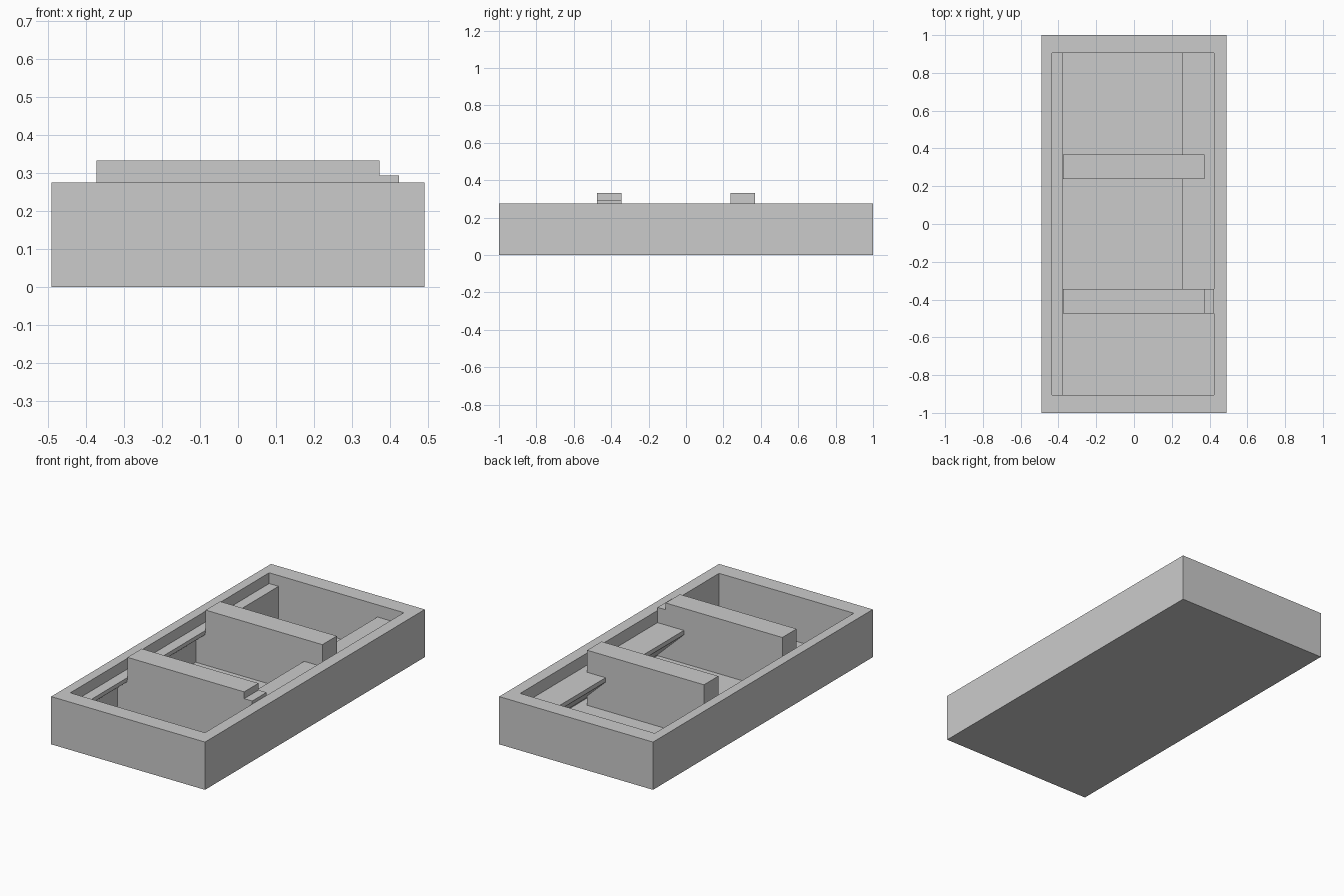
import bpy, bmesh

if "Cube" in bpy.data.objects:
    bpy.data.objects.remove(bpy.data.objects["Cube"])


def prism(name, profile, y0, y1):
    """Extrude an (x, z) profile along y."""
    bm = bmesh.new()
    face = bm.faces.new([bm.verts.new((x, y0, z)) for x, z in profile])
    ext = bmesh.ops.extrude_face_region(bm, geom=[face])
    moved = [g for g in ext["geom"] if isinstance(g, bmesh.types.BMVert)]
    bmesh.ops.translate(bm, verts=moved, vec=(0, y1 - y0, 0))
    bmesh.ops.recalc_face_normals(bm, faces=bm.faces[:])
    mesh = bpy.data.meshes.new(name)
    bm.to_mesh(mesh)
    bm.free()
    obj = bpy.data.objects.new(name, mesh)
    bpy.context.collection.objects.link(obj)
    return obj


def box(name, x0, x1, y0, y1, z0, z1):
    return prism(name, [(x0, z0), (x1, z0), (x1, z1), (x0, z1)], y0, y1)


FLOOR, RIM = 0.015, 0.275
XL, XR, YI = -0.435, 0.423, 0.905   # inner faces of the walls

# Open tray: solid block with the top sunk in
tray = box("tray", -0.49, 0.49, -1, 1, 0, RIM)
bm = bmesh.new()
bm.from_mesh(tray.data)
top = next(f for f in bm.faces if f.normal.z > 0.9)
inner = bmesh.ops.inset_individual(bm, faces=[top], thickness=0.03)
for v in top.verts:
    v.co.x = XR if v.co.x > 0 else XL
    v.co.y = YI if v.co.y > 0 else -YI
sunk = bmesh.ops.extrude_discrete_faces(bm, faces=[top])["faces"][0]
for v in sunk.verts:
    v.co.z = FLOOR
bm.to_mesh(tray.data)
bm.free()

# Two thick crosswise dividers standing above the rim
dividers = {"front": (-0.475, -0.345), "back": (0.237, 0.368)}
for side, (y0, y1) in dividers.items():
    box(side + "_divider", -0.372, 0.372, y0, y1, FLOOR, 0.332)
    box(side + "_divider_left_foot", XL, -0.372, y0, y1, FLOOR, 0.2)

# Lower step joining the front divider to the right wall
box("divider_step", 0.372, XR, -0.475, -0.345, FLOOR, 0.293)

# Right shelf with a slanted underside, in the middle and back bays
shelf = [(XR, 0.205), (0.255, 0.205), (0.255, 0.18), (XR, 0.02)]
prism("right_shelf", shelf, -0.345, YI)

# Narrow left shelf: bracketed in the front and middle bays, solid at the back
ledge = [(XL, 0.213), (-0.375, 0.213), (-0.375, 0.19), (XL, 0.14)]
prism("left_ledge", ledge, -YI, 0.237)
box("left_back_ledge", XL, -0.375, 0.237, YI, FLOOR, 0.213)
